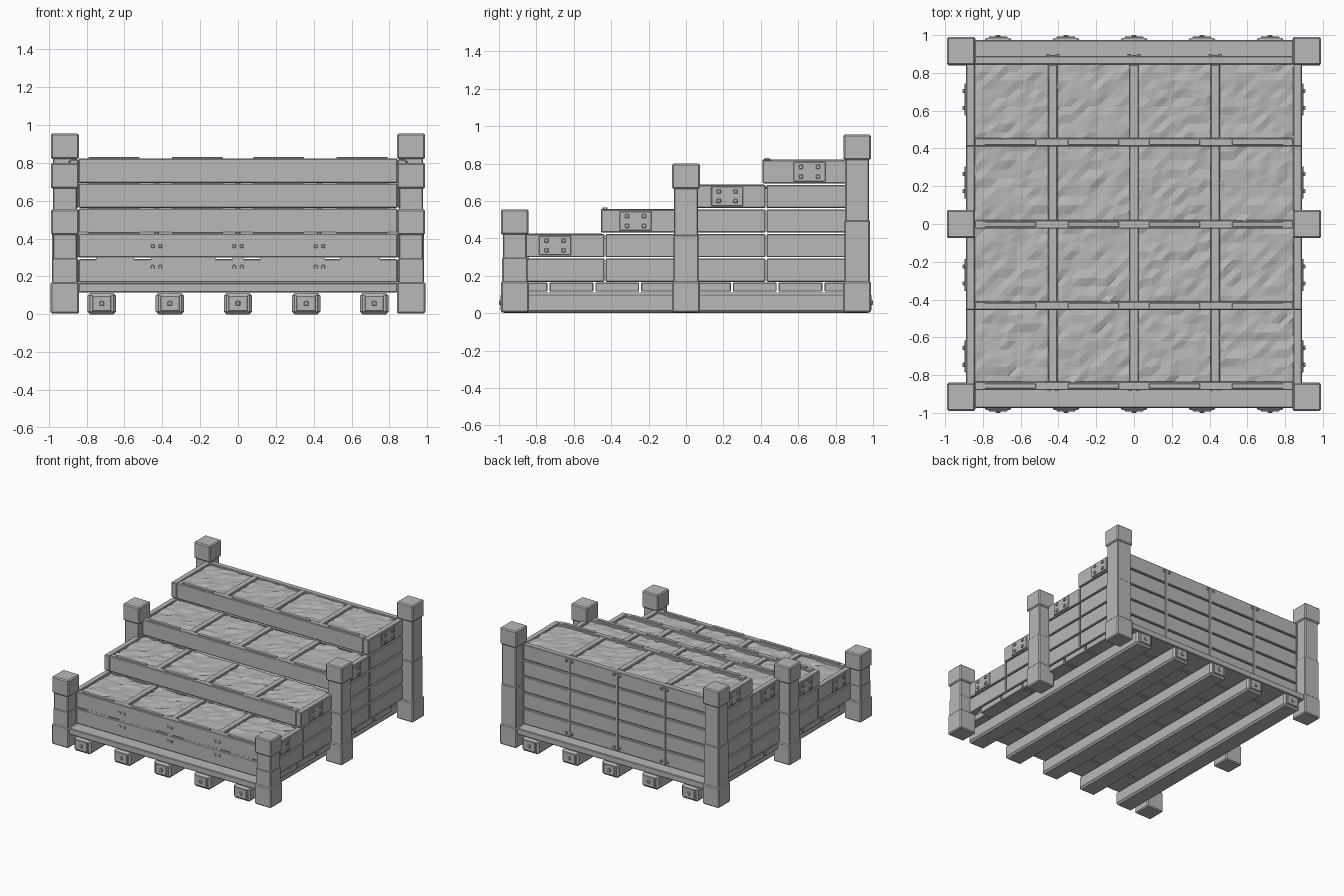
import bpy, bmesh, math, random
from mathutils import Matrix, Vector

if "Cube" in bpy.data.objects:
    bpy.data.objects.remove(bpy.data.objects["Cube"])

random.seed(4)
grey = bpy.data.materials.new("weathered grey")
grey.diffuse_color = (0.48, 0.48, 0.48, 1)
grey.use_nodes = True
grey.node_tree.nodes["Principled BSDF"].inputs["Base Color"].default_value = grey.diffuse_color


def make(name, boxes, bevel=0.005):
    """One object from many (x0, x1, y0, y1, z0, z1) boxes with small chamfers."""
    bm = bmesh.new()
    for x0, x1, y0, y1, z0, z1 in boxes:
        m = Matrix.Translation(((x0 + x1) / 2, (y0 + y1) / 2, (z0 + z1) / 2))
        m = m @ Matrix.Diagonal((x1 - x0, y1 - y0, z1 - z0, 1))
        bmesh.ops.create_cube(bm, size=1, matrix=m)
    if bevel:
        bmesh.ops.bevel(bm, geom=bm.edges[:], offset=bevel, segments=1, affect='EDGES')
    return finish(name, bm)


def finish(name, bm):
    me = bpy.data.meshes.new(name)
    bm.to_mesh(me)
    bm.free()
    me.materials.append(grey)
    ob = bpy.data.objects.new(name, me)
    bpy.context.collection.objects.link(ob)
    return ob


def block(cx, cy, h, z0, z1):
    return (cx - h, cx + h, cy - h, cy + h, z0, z1)


ROW = 0.1315          # board height plus gap
BASE = 0.168          # bottom of the lowest board
SKIDS = (-0.72, -0.36, 0, 0.36, 0.72)
TIERS = ((-0.88, -0.435), (-0.455, -0.005), (-0.025, 0.425), (0.41, 0.89))
tops = [0.427, 0.558, 0.69, 0.824]

# Pallet skids with end brackets and bolts
make("skids", [(x - 0.075, x + 0.075, -0.985, 0.985, 0, 0.112) for x in SKIDS], 0.014)
ends, bolts = [], []
for x in SKIDS:
    for s in (-1, 1):
        a, b = sorted((s * 0.98, s * 0.993))
        ends.append((x - 0.05, x + 0.05, a, b, 0.018, 0.098))
        a, b = sorted((s * 0.99, s * 1.0))
        bolts.append((x - 0.012, x + 0.012, a, b, 0.045, 0.069))
make("skid_end_plates", ends, 0.003)
make("skid_bolts", bolts, 0.003)

# Pallet deck planks
planks = []
for i in range(8):
    y = -0.98 + i * 0.245
    w = 0.843 if i in (0, 7) else 0.885
    planks.append((-w, w, y + 0.005, y + 0.24, 0.115, 0.165))
make("deck_planks", planks)

# Stepped side walls, board by board
sides = []
for k, (y0, y1) in enumerate(TIERS):
    for r in range(k + 2):
        start = y0 if r == k + 1 or k == 0 else (-0.43, 0.0, 0.43)[k - 1]
        z = BASE + r * ROW
        for s in (-1, 1):
            a, b = sorted((s * 0.843, s * 0.89))
            sides.append((a, b, start, y1, z, z + ROW - 0.008))
make("side_boards", sides)

# Front board of every step, the lowest one being two boards tall
lips = [(-0.843, 0.843, TIERS[k][0], TIERS[k][0] + 0.045,
         BASE + (k + 1) * ROW, tops[k]) for k in range(4)]
lips.append((-0.843, 0.843, -0.88, -0.835, BASE, BASE + ROW - 0.008))
make("step_front_boards", lips)
seam = BASE + ROW
make("front_seam_fillers", [(a, b, -0.879, -0.84, seam - 0.012, seam + 0.004) for a, b in
     ((-0.75, -0.55), (-0.46, -0.12), (-0.03, 0.03), (0.12, 0.46), (0.54, 0.75))], 0)

# Back wall boards with thin upright straps
make("back_boards", [(-0.843, 0.843, 0.845, 0.89, BASE + r * ROW, BASE + (r + 1) * ROW - 0.008)
                     for r in range(5)])
make("back_straps", [(x - 0.012, x + 0.012, 0.887, 0.896, 0.18, 0.81)
                     for x in (-0.43, 0, 0.43)], 0.003)
make("strap_bolts", [(x + d - 0.01, x + d + 0.01, 0.885, 0.9, z - 0.01, z + 0.01)
                     for x in (-0.43, 0, 0.43) for d in (-0.025, 0.025)
                     for z in (0.2, 0.79)], 0.003)

# Cell dividers on each step
dividers = []
for k, (y0, y1) in enumerate(TIERS):
    end = 0.845 if k == 3 else TIERS[k + 1][0] + 0.01
    for x in (-0.43, 0, 0.43):
        dividers.append((x - 0.025, x + 0.025, y0 + 0.04, end, tops[k] - 0.06, tops[k] - 0.002))
make("cell_dividers", dividers)

# Thin plates along the top of each front board
make("top_plates", [(x - 0.135, x + 0.135, y0 + 0.009, y0 + 0.036, t - 0.002, t + 0.007)
                    for (y0, _), t in zip(TIERS, tops)
                    for x in (-0.655, -0.215, 0.215, 0.655)], 0.002)

# Rough soil filling each cell
bm = bmesh.new()
NX, NY = 9, 9
for k, (y0, y1) in enumerate(TIERS):
    ya = y0 + 0.03
    yb = 0.85 if k == 3 else TIERS[k + 1][0] + 0.02
    for c in range(4):
        xa = -0.86 + c * 0.43
        grid = [[bm.verts.new((xa + 0.43 * i / NX, ya + (yb - ya) * j / NY,
                               tops[k] - 0.018 + random.uniform(-0.007, 0.007)))
                 for i in range(NX + 1)] for j in range(NY + 1)]
        for j in range(NY):
            for i in range(NX):
                a, b = grid[j][i], grid[j][i + 1]
                d, e = grid[j + 1][i], grid[j + 1][i + 1]
                bm.faces.new((a, b, e))
                bm.faces.new((a, e, d))
finish("soil", bm)

# Corner and middle posts: foot, two-part shaft and cap
feet, shafts, caps = [], [], []
for y, h in ((-0.915, 0.555), (0, 0.80), (0.915, 0.955)):
    for x in (-0.915, 0.915):
        feet.append(block(x, y, 0.075, 0.004, 0.17))
        mid = 0.17 + (h - 0.3) * 0.5
        shafts.append(block(x, y, 0.068, 0.16, mid))
        shafts.append(block(x, y, 0.064, mid - 0.01, h - 0.12))
        caps.append(block(x, y, 0.074, h - 0.135, h))
make("post_feet", feet, 0.008)
make("post_shafts", shafts, 0.006)
make("post_caps", caps, 0.008)

# Bolted bracket plates on both sides of each step
plates, studs = [], []
for y, z in ((-0.70, 0.362), (-0.27, 0.493), (0.22, 0.625), (0.66, 0.757)):
    for s in (-1, 1):
        a, b = sorted((s * 0.885, s * 0.898))
        plates.append((a, b, y - 0.085, y + 0.085, z - 0.052, z + 0.052))
        a, b = sorted((s * 0.89, s * 0.907))
        for dy in (-0.045, 0.045):
            for dz in (-0.026, 0.026):
                studs.append((a, b, y + dy - 0.011, y + dy + 0.011,
                              z + dz - 0.011, z + dz + 0.011))
make("bracket_plates", plates, 0.003)
make("bracket_studs", studs, 0.003)

# Small bolts where dividers meet the front wall
make("front_bolts", [(x + d - 0.009, x + d + 0.009, -0.885, -0.875, z - 0.009, z + 0.009)
                     for x in (-0.43, 0, 0.43) for d in (-0.02, 0.02)
                     for z in (0.25, 0.36)], 0.002)
